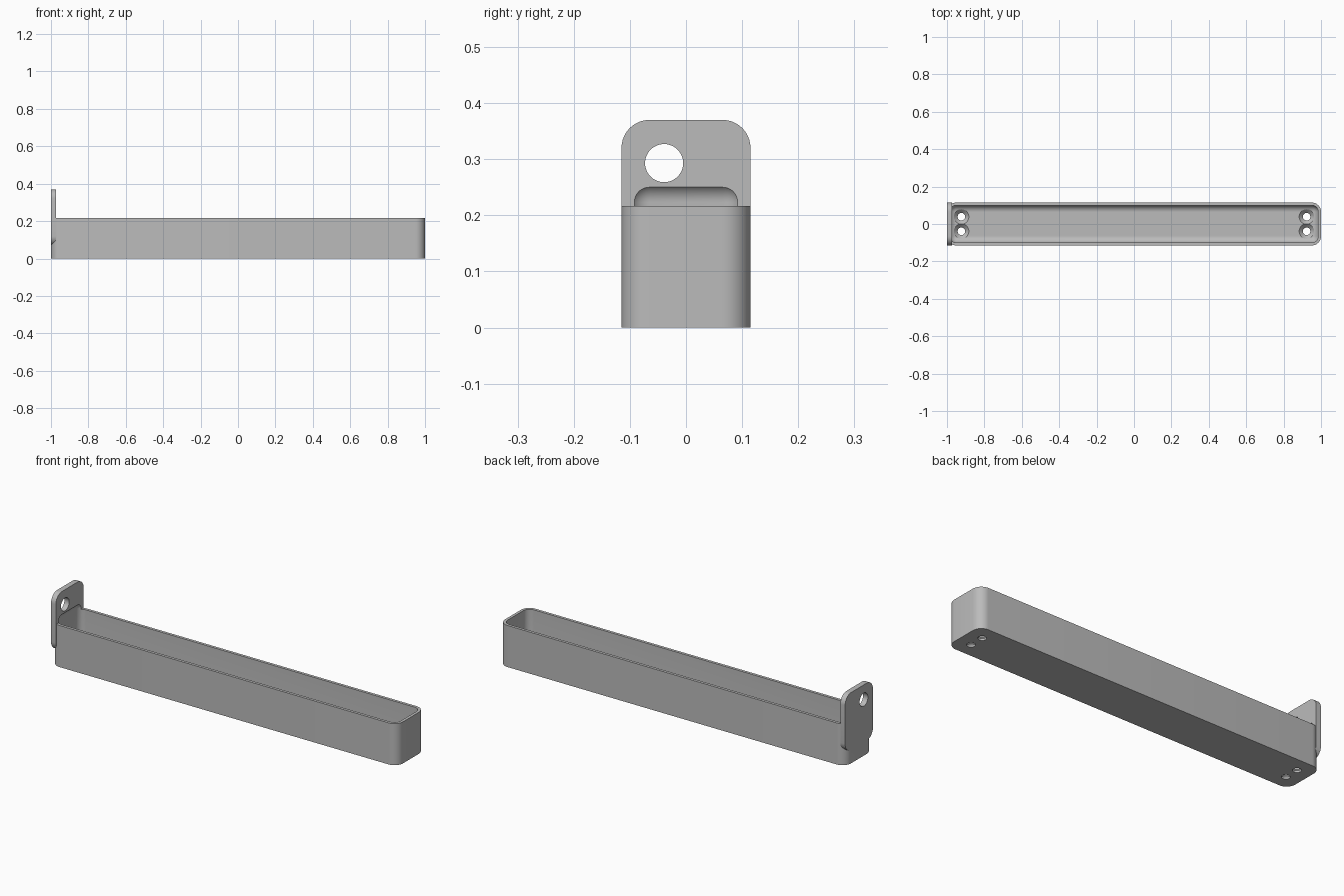
import bpy, bmesh, math
from mathutils import Vector

old = bpy.data.objects.get("Cube")
if old:
    bpy.data.objects.remove(old, do_unlink=True)

grey = bpy.data.materials.new("plain grey")
grey.use_nodes = True
colour = (0.5, 0.5, 0.5, 1)
grey.diffuse_color = colour
grey.node_tree.nodes["Principled BSDF"].inputs["Base Color"].default_value = colour

WIDTH = 0.115     # half width of tray and tab
WALL = 0.015
FLOOR = 0.03


def add_object(name, bm):
    bmesh.ops.recalc_face_normals(bm, faces=bm.faces[:])
    mesh = bpy.data.meshes.new(name)
    bm.to_mesh(mesh)
    bm.free()
    mesh.materials.append(grey)
    obj = bpy.data.objects.new(name, mesh)
    bpy.context.collection.objects.link(obj)
    return obj


def rounded_box(name, low, high, radius, axis=None, segments=10):
    """Box with rounded edges: those along one axis, or all of them."""
    low, high = Vector(low), Vector(high)
    bm = bmesh.new()
    bmesh.ops.create_cube(bm, size=1)
    for v in bm.verts:
        v.co = (low + high) / 2 + v.co * (high - low)
    edges = [e for e in bm.edges if axis is None or
             abs((e.verts[0].co - e.verts[1].co).normalized()[axis]) > 0.9]
    bmesh.ops.bevel(bm, geom=edges, offset=radius, segments=segments,
                    profile=0.5, affect='EDGES')
    return add_object(name, bm)


def turned(name, profile, centre, sides=40):
    """Closed solid turned around z from (radius, height) pairs."""
    bm = bmesh.new()
    rings = []
    for r, z in profile:
        angles = [2 * math.pi * i / sides for i in range(sides)]
        rings.append([bm.verts.new((centre[0] + r * math.cos(a),
                                    centre[1] + r * math.sin(a), z)) for a in angles])
    for a, b in zip(rings, rings[1:]):
        for i in range(sides):
            j = (i + 1) % sides
            bm.faces.new((a[i], a[j], b[j], b[i]))
    bm.faces.new(rings[0][::-1])
    bm.faces.new(rings[-1])
    return add_object(name, bm)


def combine(target, tool, operation):
    mod = target.modifiers.new(operation.title(), 'BOOLEAN')
    mod.operation = operation
    mod.solver = 'EXACT'
    mod.object = tool
    bpy.context.view_layer.objects.active = target
    bpy.ops.object.modifier_apply(modifier=mod.name)
    bpy.data.objects.remove(tool, do_unlink=True)


# Tray body with an upright mounting tab at its right end
tray = rounded_box("tray", (-1, -WIDTH, 0), (1, WIDTH, 0.217), 0.05, axis=2)
tab = rounded_box("mounting_tab", (-1, -WIDTH, 0.07), (-0.972, WIDTH, 0.37), 0.05, axis=0)
combine(tray, tab, 'UNION')

# Filleted pocket, tall enough to scoop into the face of the tab
pocket = rounded_box("pocket", (-1 + WALL, -WIDTH + WALL, FLOOR),
                     (1 - WALL, WIDTH - WALL, 0.258), 0.035)
combine(tray, pocket, 'DIFFERENCE')

# Countersunk screw holes in the floor, two at each end
for x in (-0.923, 0.923):
    for y in (-0.039, 0.039):
        screw = turned("screw_hole", [(0.02, -0.02), (0.02, FLOOR - 0.02),
                                      (0.04, FLOOR), (0.04, 0.1)], (x, y))
        combine(tray, screw, 'DIFFERENCE')

# Round hole through the tab
hole = turned("tab_hole", [(0.034, -0.1), (0.034, 0.1)], (0, 0), sides=48)
hole.rotation_euler = (0, math.pi / 2, 0)
hole.location = (-0.986, -0.039, 0.293)
bpy.context.view_layer.update()
combine(tray, hole, 'DIFFERENCE')

# Smooth the fillets, keep the rims sharp
bpy.ops.object.select_all(action='DESELECT')
tray.select_set(True)
bpy.context.view_layer.objects.active = tray
bpy.ops.object.shade_smooth_by_angle(angle=math.radians(30))
